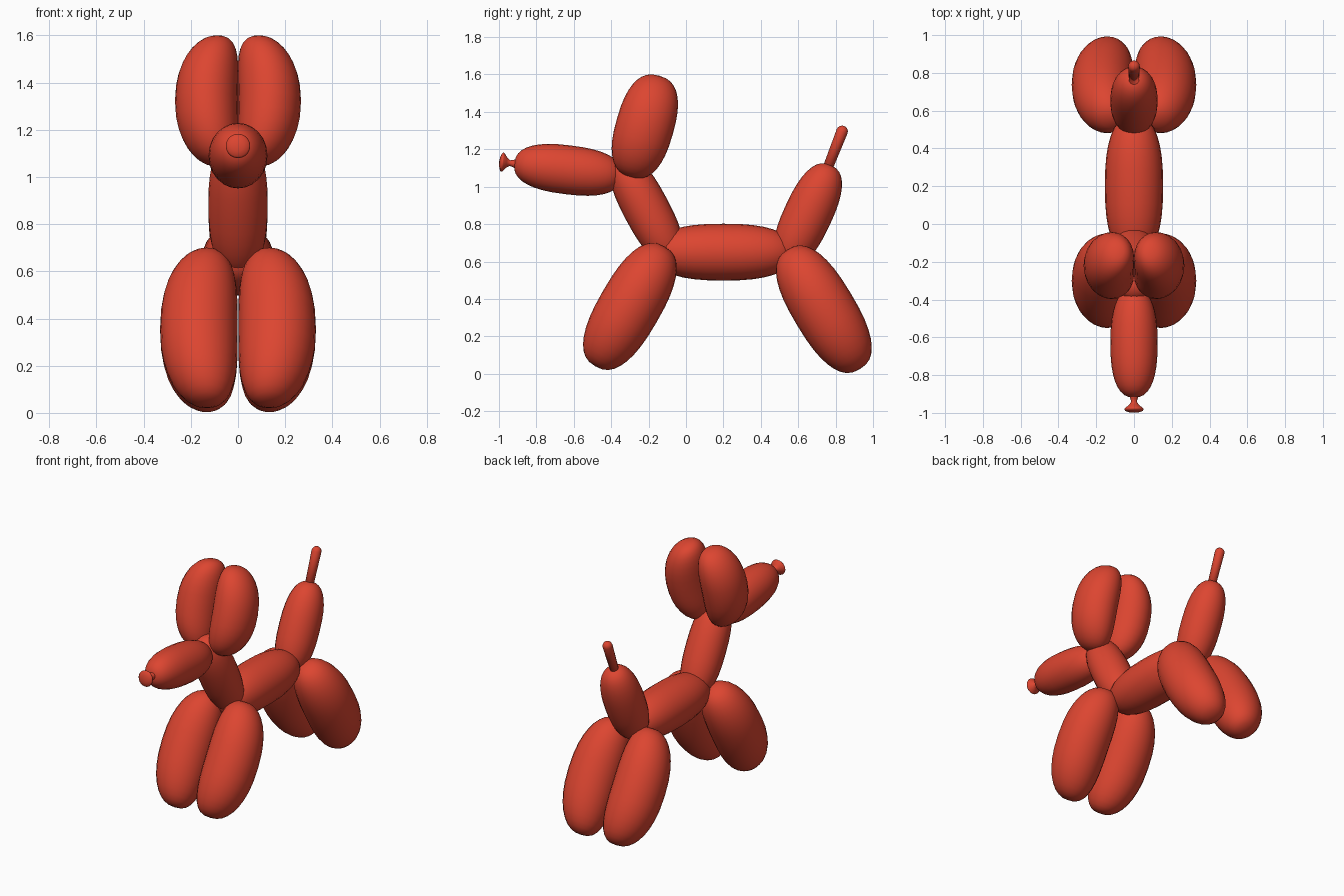
import bpy, bmesh
from math import radians, sin, cos, pi
from mathutils import Matrix

if "Cube" in bpy.data.objects:
    bpy.data.objects.remove(bpy.data.objects["Cube"])

red = bpy.data.materials.new("red_balloon")
red.diffuse_color = (0.72, 0.06, 0.03, 1)
red.use_nodes = True
red.node_tree.nodes["Principled BSDF"].inputs["Base Color"].default_value = red.diffuse_color


def finish(name, bm, loc, tilt):
    """Lean local +z toward +y by tilt degrees, then move into place."""
    bm.transform(Matrix.Translation(loc) @ Matrix.Rotation(radians(-tilt), 4, 'X'))
    bmesh.ops.recalc_face_normals(bm, faces=bm.faces)
    me = bpy.data.meshes.new(name)
    bm.to_mesh(me)
    bm.free()
    for p in me.polygons:
        p.use_smooth = True
    me.materials.append(red)
    ob = bpy.data.objects.new(name, me)
    bpy.context.collection.objects.link(ob)
    return ob


def balloon(name, loc, tilt, half, rx, ry=None, bend=0.0, power=2.5):
    """Superelliptic sausage; bend pulls both tips sideways in x."""
    ry = ry or rx
    bm = bmesh.new()
    bmesh.ops.create_uvsphere(bm, u_segments=24, v_segments=18, radius=1)
    e = 2 / power
    for v in bm.verts:
        x, y, z = v.co
        r = (x * x + y * y) ** 0.5
        k = r ** (e - 1) if r > 1e-5 else 0
        h = abs(z) ** e * (1 if z >= 0 else -1)
        v.co = (x * k * rx - bend * h * h, y * k * ry, h * half)
    return finish(name, bm, loc, tilt)


def lathe(name, profile, loc, tilt, n=20):
    """Spin (radius, height) points about local z."""
    bm = bmesh.new()
    vs = [bm.verts.new((r, 0, h)) for r, h in profile]
    es = [bm.edges.new(p) for p in zip(vs, vs[1:])]
    bmesh.ops.spin(bm, geom=vs + es, cent=(0, 0, 0), axis=(0, 0, 1),
                   angle=2 * pi, steps=n, use_duplicate=False)
    bmesh.ops.remove_doubles(bm, verts=bm.verts, dist=1e-4)
    return finish(name, bm, loc, tilt)


# trunk, neck, snout and rump
balloon("body", (0, 0.20, 0.65), 90, 0.375, 0.154, 0.152)
balloon("neck", (0, -0.212, 0.88), -28, 0.32, 0.126, 0.123)
balloon("snout", (0, -0.63, 1.09), -83, 0.29, 0.125, 0.131)
balloon("tail_base", (0, 0.652, 0.85), 25, 0.292, 0.125, 0.129)

# paired legs and ears
for side, s in (("left", 1), ("right", -1)):
    balloon("front_leg_" + side, (s * 0.166, -0.30, 0.36), 30, 0.37, 0.164, 0.166, s * 0.036)
    balloon("hind_leg_" + side, (s * 0.166, 0.737, 0.345), -31, 0.374, 0.164, 0.167, s * 0.036)
    balloon("ear_" + side, (s * 0.134, -0.22, 1.322), 16, 0.282, 0.133, 0.155, s * 0.048)

# thin round-ended tail tip
tip = [(0.0, 0.0), (0.026, 0.0), (0.031, 0.25)]
tip += [(0.031 * cos(a), 0.25 + 0.031 * sin(a)) for a in (0.4, 0.8, 1.2)] + [(0, 0.281)]
lathe("tail_tip", tip, (0, 0.743, 1.063), 21.5, 16)

# tied knot with flared lip on the snout
knot = [(0, 0), (0.03, 0.01), (0.019, 0.035), (0.015, 0.052), (0.028, 0.07), (0.05, 0.087),
        (0.052, 0.093), (0.046, 0.1), (0.025, 0.107), (0, 0.11)]
lathe("knot", knot, (0, -0.89, 1.12), -83)
